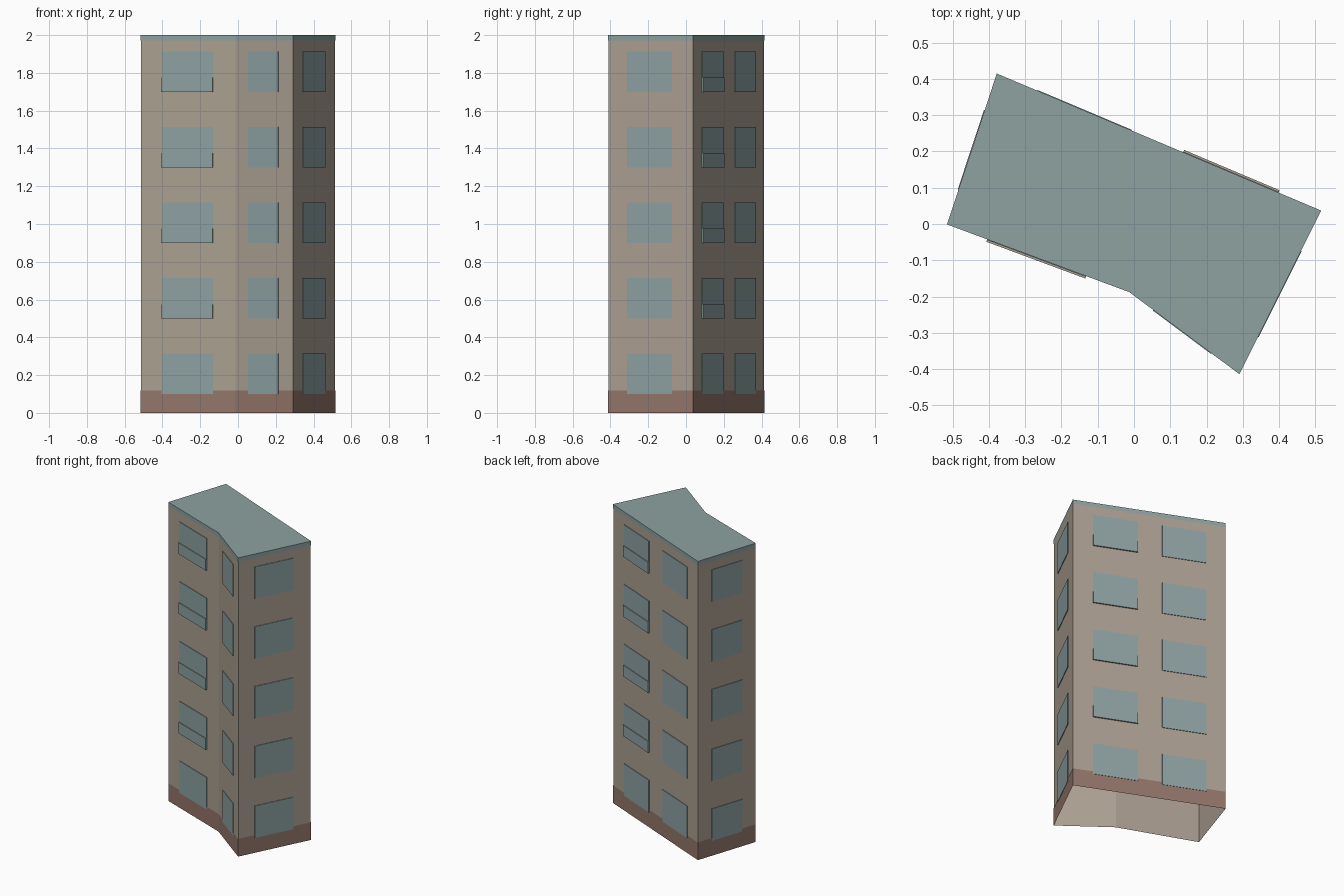
import bpy
from mathutils import Vector

cube = bpy.data.objects.get("Cube")
if cube:
    bpy.data.objects.remove(cube, do_unlink=True)


def material(name, rgb):
    linear = [(c / 255 / 12.92) if c < 11 else ((c / 255 + 0.055) / 1.055) ** 2.4 for c in rgb]
    m = bpy.data.materials.new(name)
    m.use_nodes = True
    m.diffuse_color = (*linear, 1)
    bsdf = m.node_tree.nodes["Principled BSDF"]
    bsdf.inputs["Base Color"].default_value = (*linear, 1)
    bsdf.inputs["Roughness"].default_value = 0.9
    return m


PLASTER = material("beige plaster", (172, 160, 146))
BRICK = material("red brown plinth", (147, 119, 106))
TEAL = material("grey teal roof", (142, 162, 161))
GLASS = material("blue grey glass", (142, 162, 163))

# Footprint corners, counter-clockwise from above
PLAN = [Vector(p) for p in ((-0.513, 0), (-0.012, -0.186), (0.29, -0.411),
                            (0.513, 0.036), (-0.377, 0.412))]
HEIGHT = 2.0
SKIN = 0.002


def mesh_object(name, verts, faces, *mats):
    me = bpy.data.meshes.new(name)
    me.from_pydata(verts, [], faces)
    ob = bpy.data.objects.new(name, me)
    bpy.context.collection.objects.link(ob)
    for m in mats:
        me.materials.append(m)
    return ob


def side_normal(i):
    d = (PLAN[(i + 1) % len(PLAN)] - PLAN[i]).normalized()
    return Vector((d.y, -d.x))


def outline(offset):
    """Footprint pushed outwards by the offset, with mitred corners."""
    points = []
    for i, p in enumerate(PLAN):
        a, b = side_normal(i - 1), side_normal(i)
        points.append(p + (a + b) * offset / (1 + a.dot(b)))
    return points


def band(name, z0, z1, offset, mat, capped=False):
    ring = outline(offset)
    n = len(ring)
    verts = [(p.x, p.y, z) for z in (z0, z1) for p in ring]
    faces = [(i, (i + 1) % n, n + (i + 1) % n, n + i) for i in range(n)]
    if capped:
        faces.append(tuple(range(n, 2 * n)))
    return mesh_object(name, verts, faces, mat)


def panel(name, side, start, end, z0, z1, depth, *mats):
    """Thin box standing on a wall, spanning two fractions of its length."""
    a, b = PLAN[side], PLAN[(side + 1) % len(PLAN)]
    out = side_normal(side) * depth
    p, q = a.lerp(b, start), a.lerp(b, end)
    verts = [(v.x, v.y, z) for z in (z0, z1) for v in (p, q, q + out, p + out)]
    faces = [(3, 2, 6, 7), (0, 3, 7, 4), (2, 1, 5, 6), (4, 7, 6, 5), (0, 1, 2, 3)]
    ob = mesh_object(name, verts, faces, *mats)
    if len(mats) > 1:
        for f in ob.data.polygons:
            f.material_index = int(abs(f.normal.z) > 0.5)
    return ob


# Shell, open underneath, with painted plinth and roof edge
band("walls", 0, HEIGHT - 0.001, 0, PLASTER)
band("plinth", 0, 0.118, SKIN, BRICK)
band("roof", HEIGHT - 0.028, HEIGHT, SKIN, TEAL, capped=True)

# Window columns: wall name, side, start, end, has balcony
COLUMNS = [("front_left", 0, 0.218, 0.762, True),
           ("front_right", 1, 0.22, 0.75, False),
           ("right", 2, 0.225, 0.755, False),
           ("back_near", 3, 0.13, 0.425, True),
           ("back_far", 3, 0.585, 0.877, False),
           ("left", 4, 0.24, 0.77, False)]

for wall, side, start, end, balcony in COLUMNS:
    for floor in range(5):
        z = 0.1 + 0.4 * floor
        panel(f"window_{wall}_{floor + 1}", side, start, end, z, z + 0.214, 0.004, GLASS)
        # Shallow balcony fronts above the ground floor
        if balcony and floor:
            panel(f"balcony_{wall}_{floor + 1}", side, start, end, z, z + 0.075, 0.009,
                  GLASS, PLASTER)
